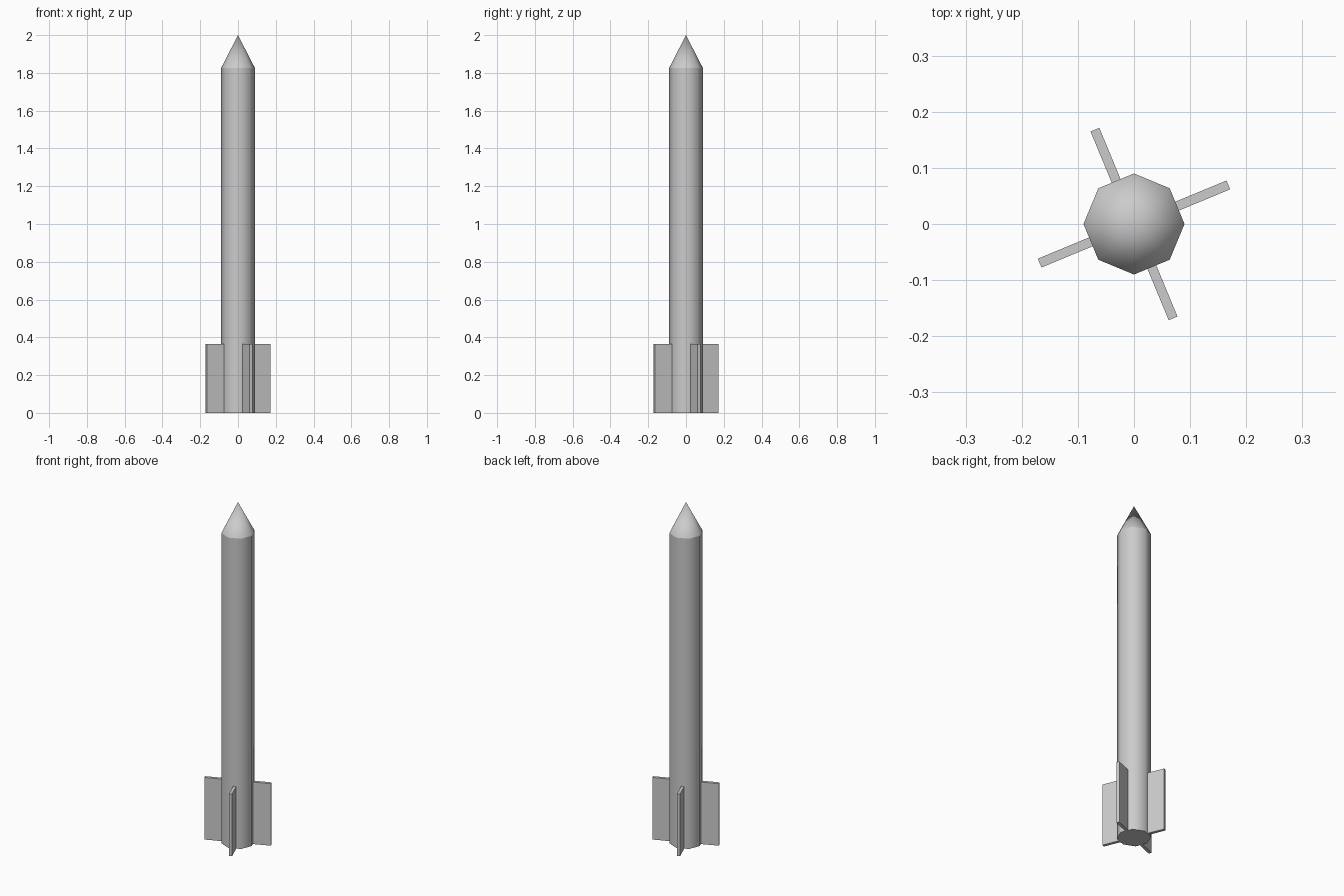
import bpy
from math import radians, cos, sin

if "Cube" in bpy.data.objects:
    bpy.data.objects.remove(bpy.data.objects["Cube"])

SIDES = 8
BODY_R = 0.09
BODY_H = 1.825
TOTAL_H = 2.0
APOTHEM = BODY_R * cos(radians(22.5))
FIN_OUT, FIN_T, FIN_H = 0.182, 0.017, 0.365


def finish(name, angle):
    obj = bpy.context.object
    obj.name = name
    bpy.ops.object.transform_apply(location=True, rotation=True, scale=True)
    bpy.ops.object.shade_smooth_by_angle(angle=radians(angle))
    return obj


# Eight-sided body tube; the 90 degree turn keeps a corner on +x
bpy.ops.mesh.primitive_cylinder_add(vertices=SIDES, radius=BODY_R, depth=BODY_H,
                                    location=(0, 0, BODY_H / 2))
finish("body_tube", 50)

# Pointed nose, separate so that its base edge stays crisp
bpy.ops.mesh.primitive_cone_add(vertices=SIDES, radius1=BODY_R, radius2=0,
                                depth=TOTAL_H - BODY_H, end_fill_type='NOTHING',
                                location=(0, 0, (TOTAL_H + BODY_H) / 2))
finish("nose_cone", 50)

# Four rectangular fins, each centred on a body facet
inner = APOTHEM - 0.002
mid = (inner + FIN_OUT) / 2
for i in range(4):
    a = radians(22.5 + 90 * i)
    bpy.ops.mesh.primitive_cube_add(size=1, location=(mid * cos(a), mid * sin(a), FIN_H / 2),
                                    rotation=(0, 0, a))
    bpy.context.object.scale = (FIN_OUT - inner, FIN_T, FIN_H)
    finish(f"fin_{i + 1}", 30)
